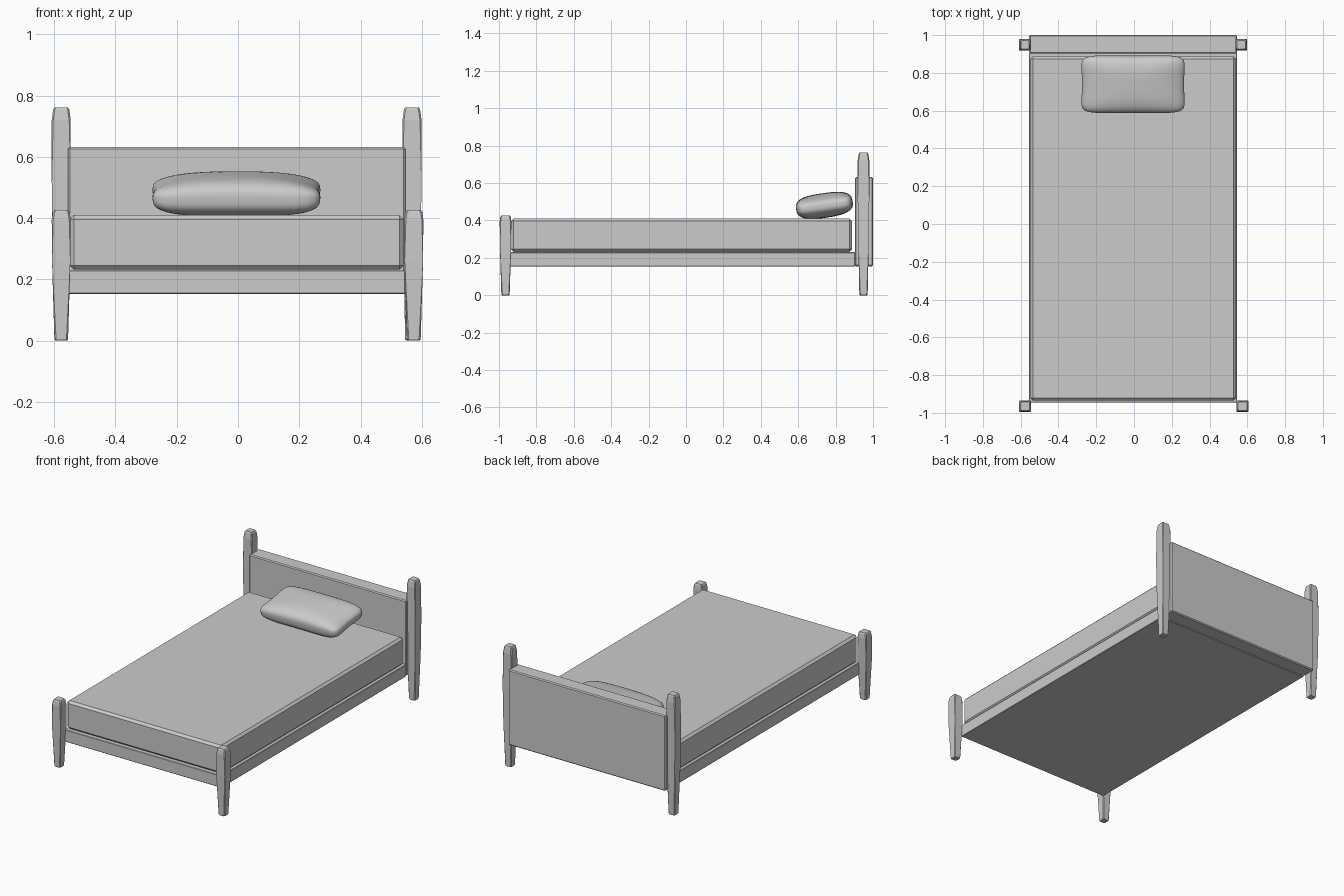
import bpy, bmesh, math
from mathutils import Matrix

if "Cube" in bpy.data.objects:
    bpy.data.objects.remove(bpy.data.objects["Cube"])


def finish(name, bm, smooth=None):
    bmesh.ops.recalc_face_normals(bm, faces=bm.faces)
    me = bpy.data.meshes.new(name)
    bm.to_mesh(me)
    bm.free()
    ob = bpy.data.objects.new(name, me)
    bpy.context.collection.objects.link(ob)
    if smooth:
        for o in bpy.context.selected_objects:
            o.select_set(False)
        ob.select_set(True)
        bpy.context.view_layer.objects.active = ob
        bpy.ops.object.shade_smooth_by_angle(angle=math.radians(smooth))
    return ob


def box(name, x, y, z, bevel):
    bm = bmesh.new()
    bmesh.ops.create_cube(bm, size=1)
    for v in bm.verts:
        v.co = [(r[0] + r[1]) / 2 + c * (r[1] - r[0]) for c, r in zip(v.co, (x, y, z))]
    bmesh.ops.bevel(bm, geom=bm.edges[:], offset=bevel, segments=1, profile=0.5, affect='EDGES')
    return finish(name, bm)


def post(name, x, y, profile):
    # square post lofted through (height, half width) rings
    bm = bmesh.new()
    rings = [[bm.verts.new((x + sx * h, y + sy * h, z))
              for sx, sy in ((-1, -1), (1, -1), (1, 1), (-1, 1))] for z, h in profile]
    for a, b in zip(rings, rings[1:]):
        for i in range(4):
            j = (i + 1) % 4
            bm.faces.new((a[i], a[j], b[j], b[i]))
    bm.faces.new(rings[0][::-1])
    bm.faces.new(rings[-1])
    upright = [e for e in bm.edges if abs(e.verts[0].co.z - e.verts[1].co.z) > 1e-4]
    bmesh.ops.bevel(bm, geom=upright, offset=0.005, segments=1, profile=0.5, affect='EDGES')
    return finish(name, bm)


# Corner posts
front = [(0, 0.019), (0.005, 0.022), (0.26, 0.030), (0.395, 0.031), (0.42, 0.027), (0.426, 0.023)]
rear = [(0, 0.019), (0.005, 0.022), (0.28, 0.028), (0.52, 0.031), (0.72, 0.031), (0.755, 0.026), (0.762, 0.022)]
for side, xf, xr in (("left", -0.577, -0.577), ("right", 0.574, 0.568)):
    post("front_post_" + side, xf, -0.965, front)
    post("rear_post_" + side, xr, 0.949, rear)

# Headboard, frame and mattress
box("headboard", (-0.555, 0.546), (0.903, 1.0), (0.155, 0.632), 0.006)
box("bed_frame", (-0.555, 0.546), (-0.945, 0.905), (0.153, 0.23), 0.003)
box("mattress", (-0.55, 0.541), (-0.935, 0.888), (0.232, 0.41), 0.014)

# Pillow: superellipsoid with pinched sides, tilted up at the back
bm = bmesh.new()
bmesh.ops.create_cube(bm, size=2)
bmesh.ops.subdivide_edges(bm, edges=bm.edges[:], cuts=13, use_grid_fill=True)
for v in bm.verts:
    ex, ez = 7, 3
    x, y, z = v.co
    k = (abs(x) ** ex + abs(y) ** ex) ** (ez / ex) + abs(z) ** ez
    x, y, z = v.co / k ** (1 / ez)
    thick = 0.066 - (0.016 * x * x if z > 0 else 0.004 * y * y)
    v.co = (x * 0.284 * (0.95 + 0.05 * y * y),
            y * 0.155 * (0.98 + 0.02 * x * x), z * thick)
bm.transform(Matrix.Translation((-0.005, 0.74, 0.48)) @ Matrix.Rotation(math.radians(8), 4, 'X'))
finish("pillow", bm, 60)
